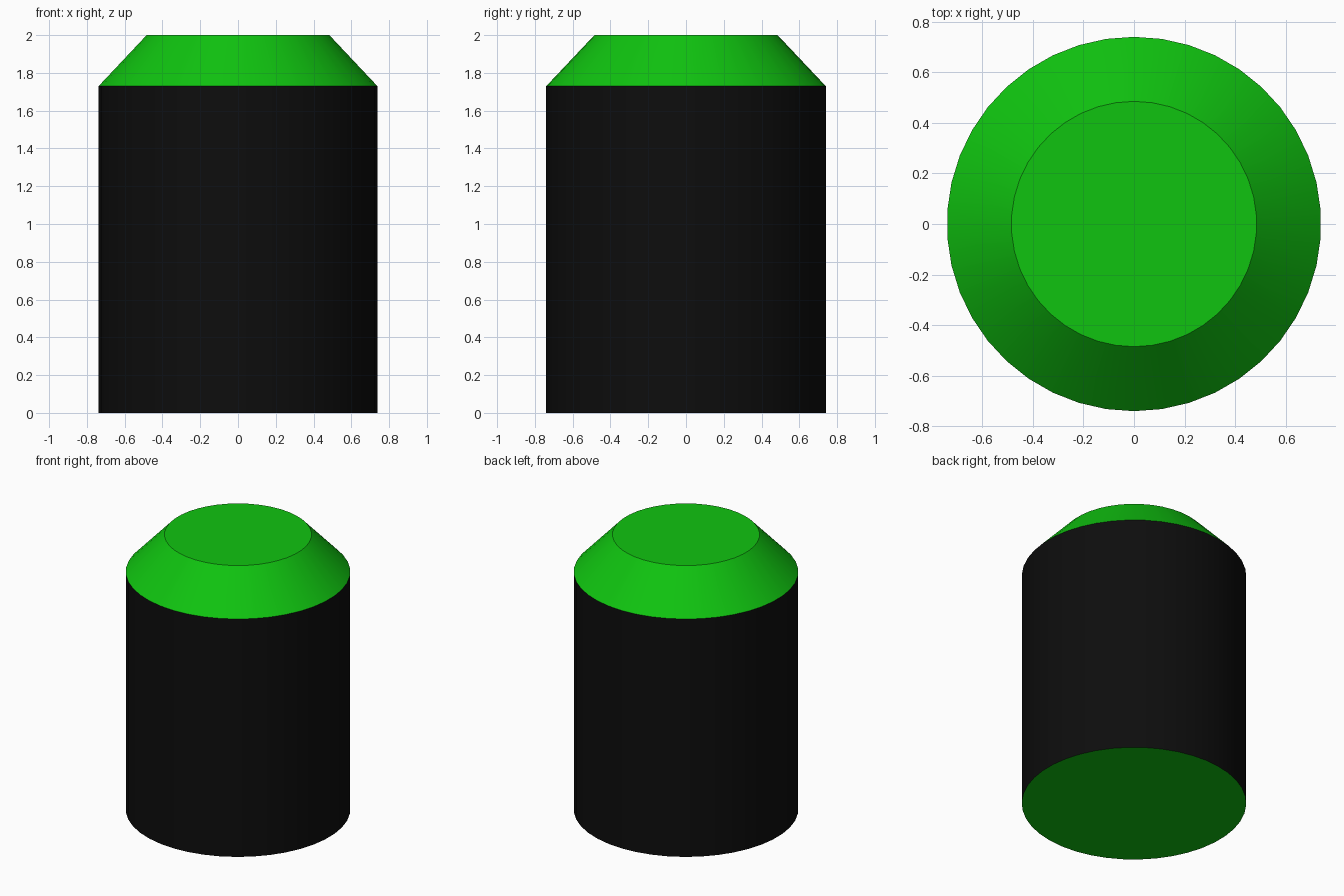
import bpy
import bmesh
import math

if "Cube" in bpy.data.objects:
    bpy.data.objects.remove(bpy.data.objects["Cube"])

SIDES = 42


def material(name, colour):
    mat = bpy.data.materials.new(name)
    mat.diffuse_color = colour
    mat.use_nodes = True
    mat.node_tree.nodes["Principled BSDF"].inputs["Base Color"].default_value = mat.diffuse_color
    return mat


black = material("black", (0.004, 0.004, 0.004, 1))
green = material("green", (0.005, 0.55, 0.005, 1))

# Body with chamfered top: rings of (radius, height)
bm = bmesh.new()
rings = []
for radius, z in [(0.74, 0), (0.74, 1.73), (0.485, 2)]:
    ring = []
    for i in range(SIDES):
        a = math.pi / 2 + math.tau * i / SIDES
        ring.append(bm.verts.new((radius * math.cos(a), radius * math.sin(a), z)))
    rings.append(ring)

# Black wall, then green shoulder
for index, (low, high) in enumerate(zip(rings, rings[1:])):
    for i in range(SIDES):
        j = (i + 1) % SIDES
        face = bm.faces.new((low[i], low[j], high[j], high[i]))
        face.material_index = index
        face.smooth = True

# Green flat ends
for ring in (rings[0][::-1], rings[-1]):
    bm.faces.new(ring).material_index = 1

# Keep the rims sharp
for edge in bm.edges:
    if abs(edge.verts[0].co.z - edge.verts[1].co.z) < 1e-4:
        edge.smooth = False

mesh = bpy.data.meshes.new("canister")
bm.to_mesh(mesh)
bm.free()
mesh.materials.append(black)
mesh.materials.append(green)
bpy.context.collection.objects.link(bpy.data.objects.new("canister", mesh))
